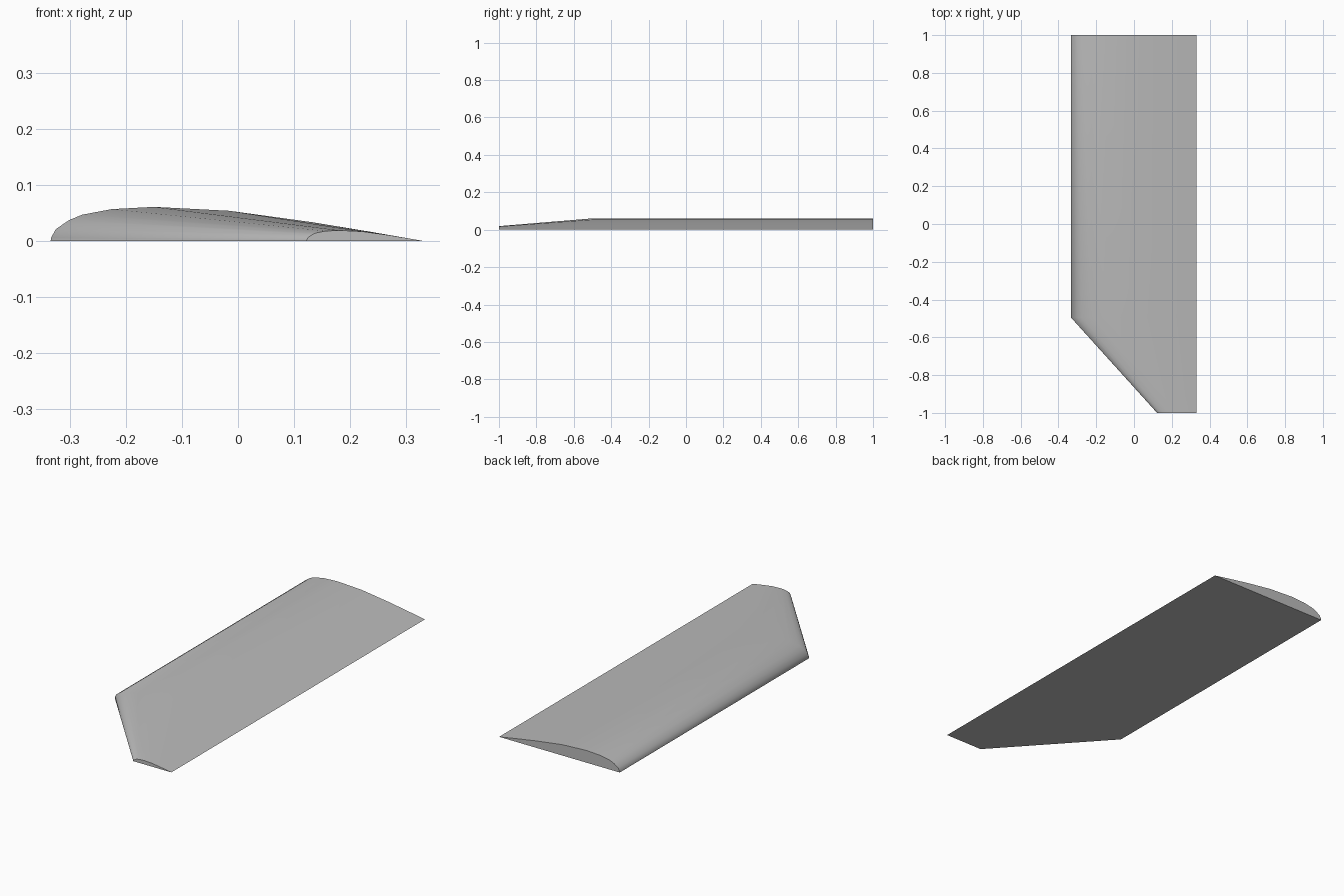
import bpy
import bmesh
import math

cube = bpy.data.objects.get("Cube")
if cube:
    bpy.data.objects.remove(cube)

# Material
grey = bpy.data.materials.new("light grey")
grey.use_nodes = True
colour = (0.5, 0.5, 0.5, 1)
grey.diffuse_color = colour
grey.node_tree.nodes["Principled BSDF"].inputs["Base Color"].default_value = colour

# Flat-bottomed aerofoil, leading edge to trailing edge (x, z)
TRAILING_X = 0.332
PROFILE = [(-0.334, 0), (-0.333, 0.006), (-0.325, 0.021), (-0.302, 0.037),
           (-0.278, 0.047), (-0.225, 0.057), (-0.15, 0.061), (-0.015, 0.054),
           (0.13, 0.034), (0.24, 0.016), (TRAILING_X, 0)]

# Spanwise stations: root, start of raked tip, tip (y, chord scale)
STATIONS = [(1, 1), (-0.495, 1), (-1, 0.315)]


def loft_wing(name):
    bm = bmesh.new()
    rings = [[bm.verts.new((TRAILING_X + (x - TRAILING_X) * s, y, z * s))
              for x, z in PROFILE] for y, s in STATIONS]
    n = len(PROFILE)
    # Curved skin and underside
    for a, b in zip(rings, rings[1:]):
        for i in range(n):
            j = (i + 1) % n
            bm.faces.new((a[i], a[j], b[j], b[i]))
    # Root and tip caps
    bm.faces.new(rings[0])
    bm.faces.new(rings[-1])
    bmesh.ops.recalc_face_normals(bm, faces=bm.faces)
    mesh = bpy.data.meshes.new(name)
    bm.to_mesh(mesh)
    bm.free()
    mesh.materials.append(grey)
    obj = bpy.data.objects.new(name, mesh)
    bpy.context.collection.objects.link(obj)
    return obj


wing = loft_wing("wing_panel")
bpy.ops.object.select_all(action="DESELECT")
wing.select_set(True)
bpy.context.view_layer.objects.active = wing
bpy.ops.object.shade_smooth_by_angle(angle=math.radians(40))
